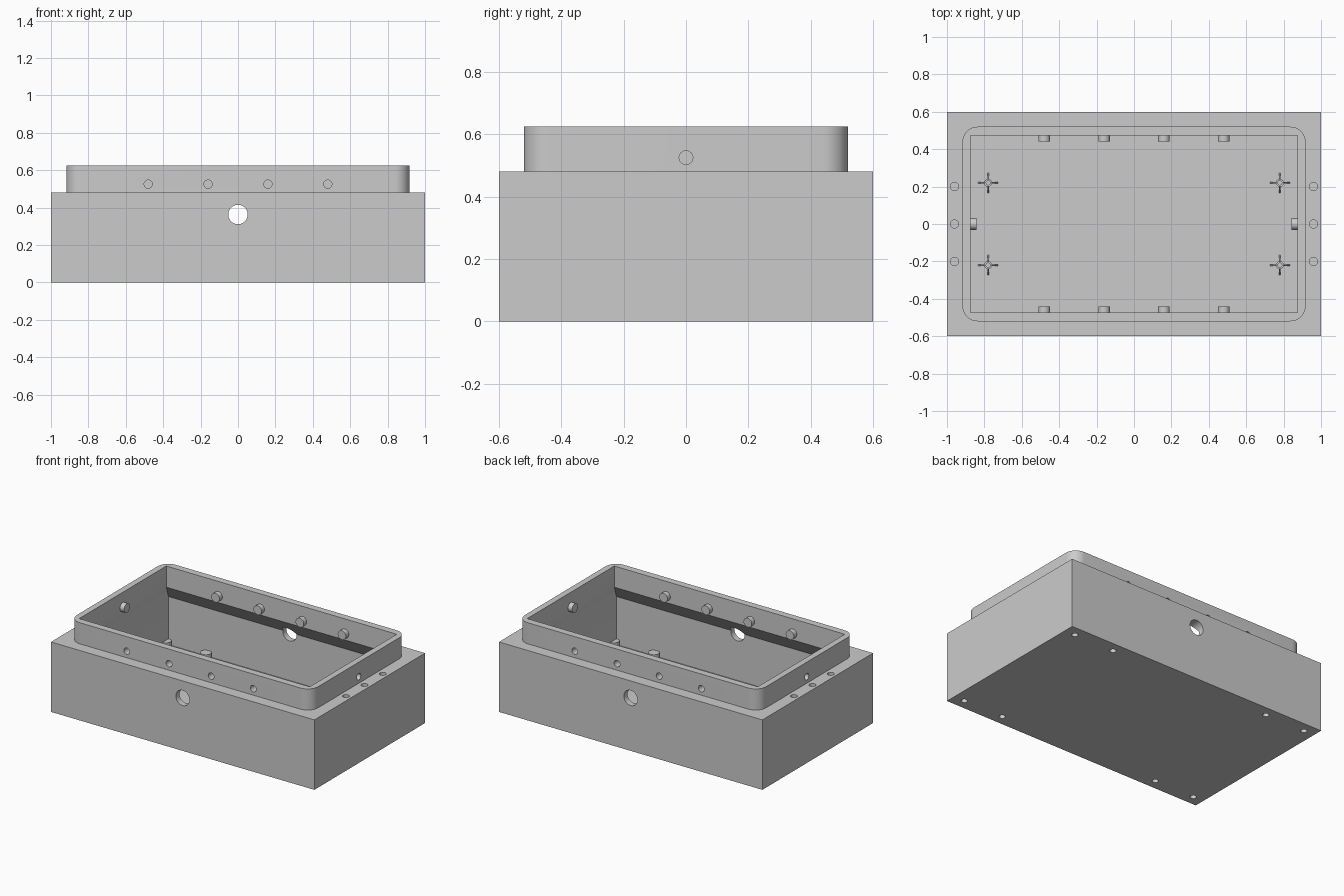
import bpy, bmesh, math
from mathutils import Matrix, Vector

if "Cube" in bpy.data.objects:
    bpy.data.objects.remove(bpy.data.objects["Cube"], do_unlink=True)

grey = bpy.data.materials.new("light grey plastic")
grey.use_nodes = True
colour = (0.6, 0.6, 0.6, 1)
grey.diffuse_color = colour
grey.node_tree.nodes["Principled BSDF"].inputs["Base Color"].default_value = colour

FLOOR, SHOULDER, TOP = 0.04, 0.48, 0.625


def loft(bm, rings, center=(0, 0), turn=0):
    """Stack rectangles given as (half x, half y, z) into a closed solid."""
    spin = Matrix.Rotation(turn, 3, "Z")
    loops = []
    for hx, hy, z in rings:
        corners = [(-hx, -hy), (hx, -hy), (hx, hy), (-hx, hy)]
        loops.append([bm.verts.new(spin @ Vector((x, y, z)) + Vector((*center, 0)))
                      for x, y in corners])
    for low, high in zip(loops, loops[1:]):
        for i in range(4):
            j = (i + 1) % 4
            bm.faces.new((low[i], low[j], high[j], high[i]))
    bm.faces.new(loops[0][::-1])
    bm.faces.new(loops[-1])


def rod(bm, radius, start, end, sides=32):
    """Cylinder between two points."""
    a, b = Vector(start), Vector(end)
    turn = (b - a).to_track_quat("Z", "Y").to_matrix().to_4x4()
    bmesh.ops.create_cone(bm, cap_ends=True, segments=sides, radius1=radius, radius2=radius,
                          depth=(b - a).length, matrix=Matrix.Translation((a + b) / 2) @ turn)


def finish(bm, name):
    bmesh.ops.recalc_face_normals(bm, faces=bm.faces)
    mesh = bpy.data.meshes.new(name)
    bm.to_mesh(mesh)
    bm.free()
    mesh.materials.append(grey)
    obj = bpy.data.objects.new(name, mesh)
    bpy.context.collection.objects.link(obj)
    return obj


def combine(target, tool, operation):
    """Apply a boolean and remove the tool."""
    tool.hide_render = True
    mod = target.modifiers.new(operation.lower(), "BOOLEAN")
    mod.operation, mod.object, mod.solver = operation, tool, "EXACT"
    bpy.context.view_layer.objects.active = target
    bpy.ops.object.modifier_apply(modifier=mod.name)
    bpy.data.objects.remove(tool, do_unlink=True)


def smooth(obj):
    bpy.ops.object.select_all(action="DESELECT")
    obj.select_set(True)
    bpy.context.view_layer.objects.active = obj
    bpy.ops.object.shade_smooth_by_angle(angle=math.radians(30))


# Outer block
bm = bmesh.new()
loft(bm, [(1, 0.6, 0), (1, 0.6, SHOULDER)])
case = finish(bm, "case")

# Raised rim with rounded corners
bm = bmesh.new()
loft(bm, [(0.917, 0.52, SHOULDER - 0.05), (0.917, 0.52, TOP)])
upright = [e for e in bm.edges if abs(e.verts[0].co.z - e.verts[1].co.z) > 0.01]
bmesh.ops.bevel(bm, geom=upright, offset=0.08, segments=10, profile=0.5, affect="EDGES")
combine(case, finish(bm, "rim"), "UNION")

# Cavity, narrowing with a slope below the rim
bm = bmesh.new()
loft(bm, [(0.92, 0.56, FLOOR), (0.92, 0.56, 0.37),
          (0.875, 0.472, SHOULDER), (0.875, 0.472, TOP + 0.1)])
combine(case, finish(bm, "cavity"), "DIFFERENCE")

# Screw bosses and their blind holes
bosses, holes = bmesh.new(), bmesh.new()
z = 0.525
for side in (-1, 1):
    for x in (-0.48, -0.16, 0.16, 0.48):
        rod(bosses, 0.031, (x, side * 0.49, z), (x, side * 0.44, z))
        rod(holes, 0.022, (x, side * 0.55, z), (x, side * 0.455, z))
    rod(bosses, 0.031, (side * 0.89, 0, z), (side * 0.843, 0, z))
    rod(holes, 0.022, (side * 0.95, 0, z), (side * 0.858, 0, z))
    # Shoulder holes at both ends
    for y in (-0.2, 0, 0.2):
        rod(holes, 0.022, (side * 0.96, y, SHOULDER - 0.15), (side * 0.96, y, SHOULDER + 0.02))
    # Foot holes in the underside
    for x in (-0.92, -0.615, 0.615, 0.92):
        rod(bosses, 0.036, (x, side * 0.53, FLOOR - 0.02), (x, side * 0.53, 0.08))
        rod(holes, 0.02, (x, side * 0.53, -0.02), (x, side * 0.53, 0.065))
# Cable opening through front and back
rod(holes, 0.052, (0, -0.7, 0.363), (0, 0.7, 0.363), 48)
combine(case, finish(bosses, "bosses"), "UNION")
combine(case, finish(holes, "holes"), "DIFFERENCE")
smooth(case)

# Ribbed standoffs on the floor
for sx, side_name in ((-1, "right"), (1, "left")):
    for sy, end_name in ((-1, "front"), (1, "back")):
        x, y = sx * 0.78, sy * 0.22
        bm = bmesh.new()
        rod(bm, 0.021, (x, y, FLOOR - 0.01), (x, y, 0.13), 24)
        post = finish(bm, f"{end_name}_{side_name}_standoff")
        for turn in (0, math.pi / 2):
            bm = bmesh.new()
            loft(bm, [(0.053, 0.004, FLOOR - 0.01), (0.053, 0.004, FLOOR),
                      (0.018, 0.004, 0.11)], (x, y), turn)
            combine(post, finish(bm, "rib"), "UNION")
        bm = bmesh.new()
        rod(bm, 0.011, (x, y, 0.06), (x, y, 0.2), 24)
        combine(post, finish(bm, "pilot_hole"), "DIFFERENCE")
        smooth(post)
